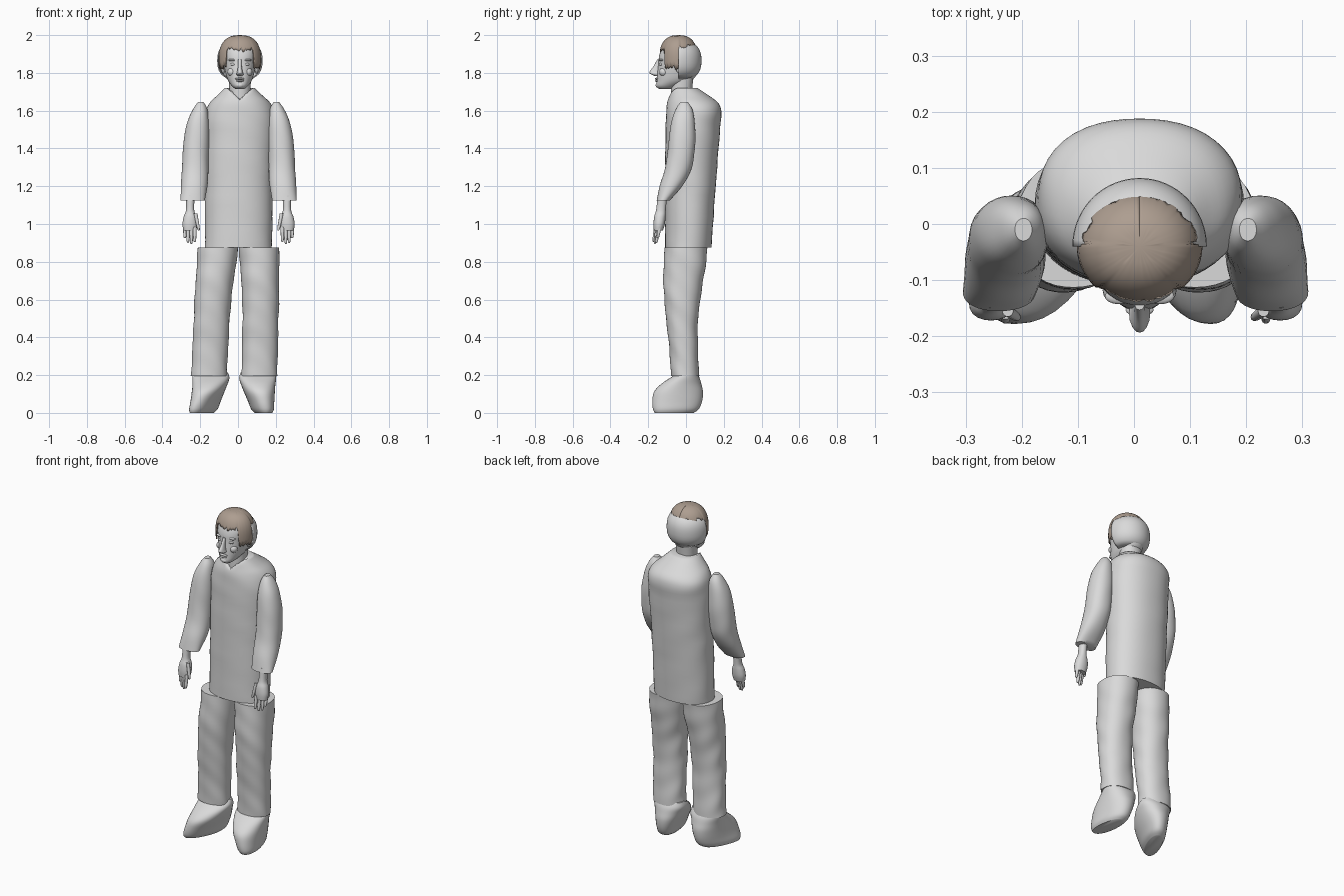
import bpy, bmesh, math, random
from mathutils import Vector

random.seed(4)
cube = bpy.data.objects.get("Cube")
if cube:
    bpy.data.objects.remove(cube)

MID = 0.01  # centre line of head and body


def material(name, rgb):
    m = bpy.data.materials.new(name)
    m.use_nodes = True
    m.diffuse_color = (*rgb, 1)
    m.node_tree.nodes["Principled BSDF"].inputs["Base Color"].default_value = (*rgb, 1)
    return m


GREY = material("plain grey", (0.7, 0.7, 0.7))
BROWN = material("hair brown", (0.42, 0.34, 0.28))


def finish(bm, name, mat, angle=50):
    bmesh.ops.recalc_face_normals(bm, faces=bm.faces)
    mesh = bpy.data.meshes.new(name)
    bm.to_mesh(mesh)
    bm.free()
    mesh.materials.append(mat)
    ob = bpy.data.objects.new(name, mesh)
    bpy.context.collection.objects.link(ob)
    bpy.ops.object.select_all(action='DESELECT')
    ob.select_set(True)
    bpy.context.view_layer.objects.active = ob
    bpy.ops.object.shade_smooth_by_angle(angle=math.radians(angle))
    return ob


def smooth_rows(rows, steps):
    """Catmull-Rom interpolation between the key sections."""
    out = []
    for i in range(len(rows) - 1):
        quad = [rows[max(i - 1, 0)], rows[i], rows[i + 1], rows[min(i + 2, len(rows) - 1)]]
        for s in range(steps):
            t = s / steps
            out.append([b + t / 2 * (c - a + t * (2 * a - 5 * b + 4 * c - d + t * (3 * (b - c) + d - a)))
                        for a, b, c, d in zip(*quad)])
    return out + [list(rows[-1])]


def loft(name, rows, n=32, power=2.2, fold=0, steps=4, warp=None):
    """Skin rounded sections, each row being z, x low, x high, y low, y high."""
    bm = bmesh.new()
    rings = []
    for z, x0, x1, y0, y1 in smooth_rows(rows, steps):
        ring = []
        for k in range(n):
            a = math.tau * k / n
            c, s = math.cos(a), math.sin(a)
            r = (abs(c) ** power + abs(s) ** power) ** (-1 / power)
            r *= 1 + fold * math.sin(z * 38 + 2 * c + 3 * s) * math.sin(z * 9 + a)
            p = Vector(((x0 + x1) / 2 + r * c * (x1 - x0) / 2, (y0 + y1) / 2 + r * s * (y1 - y0) / 2, z))
            ring.append(bm.verts.new(warp(p) if warp else p))
        rings.append(ring)
    for low, high in zip(rings, rings[1:]):
        for k in range(n):
            j = (k + 1) % n
            bm.faces.new((low[k], low[j], high[j], high[k]))
    bm.faces.new(rings[0])
    bm.faces.new(rings[-1])
    return finish(bm, name, GREY)


def ball(name, centre, size):
    bm = bmesh.new()
    bmesh.ops.create_uvsphere(bm, u_segments=16, v_segments=10, radius=1)
    for v in bm.verts:
        v.co = Vector([c + s * q for c, s, q in zip(centre, size, v.co)])
    return finish(bm, name, GREY)


def shell(name, mat, centre, size, bottom, columns, levels=9, span=math.tau):
    """Domed shell whose lower edge follows bottom(angle); angle 0 faces front."""
    bm = bmesh.new()
    cx, cy, cz = centre
    rx, ry, rz = size
    top = bm.verts.new((cx, cy, cz + rz))
    grid = []
    for k in range(columns + 1):
        a = -span / 2 + span * k / columns + (math.pi if span < math.tau else 0)
        low = bottom(a)
        col = [top]
        for i in range(1, levels + 1):
            t = (i / levels) ** 1.6
            z = cz + rz + (low - cz - rz) * t
            r = max(0, 1 - abs((z - cz) / rz) ** 2.5) ** 0.4
            col.append(bm.verts.new((cx + rx * r * math.sin(a), cy - ry * r * math.cos(a), z)))
        grid.append(col)
    for p, q in zip(grid, grid[1:]):
        bm.faces.new((top, p[1], q[1]))
        for i in range(1, levels):
            bm.faces.new((p[i], p[i + 1], q[i + 1], q[i]))
    bmesh.ops.remove_doubles(bm, verts=bm.verts, dist=0.0001)
    ob = finish(bm, name, mat)
    solid = ob.modifiers.new("thickness", 'SOLIDIFY')
    solid.thickness = 0.006
    return ob


# Coat with a V neckline
def neckline(p):
    if p.y < 0 and p.z > 1.655:
        p.z = min(p.z, 1.655 + 0.85 * abs(p.x - MID) + 0.1 * (p.z - 1.655))
    return p


loft("coat", [(0.875, -.175, .18, -.11, .135), (1.1, -.175, .182, -.11, .15),
              (1.3, -.175, .185, -.11, .165), (1.5, -.175, .195, -.108, .18),
              (1.59, -.172, .192, -.104, .188), (1.64, -.15, .17, -.1, .172),
              (1.68, -.11, .13, -.09, .12), (1.72, -.07, .09, -.078, .06)],
     n=48, fold=0.012, warp=neckline)

# Neck and head
loft("neck", [(1.6, -.05, .07, -.08, .035), (1.68, -.045, .065, -.08, .03), (1.78, -.05, .07, -.08, .04)])
face = [(1.715, .024, -.142, -.07), (1.73, .042, -.157, -.04), (1.76, .063, -.155, .03),
        (1.8, .076, -.152, .06), (1.85, .085, -.146, .07), (1.885, .09, -.143, .07),
        (1.92, .088, -.132, .06), (1.96, .075, -.108, .04), (1.985, .05, -.08, .01)]
loft("head", [(z, MID - w, MID + w, a, b) for z, w, a, b in face], n=40)

# Facial features
loft("nose", [(1.783, MID - .012, MID + .012, -.165, -.13), (1.793, MID - .019, MID + .019, -.186, -.13),
              (1.805, MID - .015, MID + .015, -.193, -.13), (1.835, MID - .01, MID + .01, -.172, -.13),
              (1.87, MID - .009, MID + .009, -.153, -.13)], n=16)
ball("upper_lip", (MID, -.153, 1.769), (.025, .012, .006))
ball("lower_lip", (MID, -.152, 1.758), (.021, .012, .006))
ball("chin", (MID, -.145, 1.735), (.022, .016, .015))
for side, word in ((1, "left"), (-1, "right")):
    ball(word + "_eye", (MID + side * .035, -.13, 1.845), (.016, .013, .008))
    ball(word + "_brow", (MID + side * .036, -.129, 1.868), (.026, .014, .007))
    ball(word + "_cheek", (MID + side * .042, -.118, 1.805), (.024, .024, .024))
    ball(word + "_ear", (MID + side * .088, -.03, 1.83), (.012, .025, .035))


# Hair with a ragged fringe and side locks, and a plain cap behind
def hair_edge(a):
    a = abs(math.degrees(a))
    base = 1.925 if a < 42 else 1.83 if a < 95 else 1.94
    return base + random.uniform(-.014, .012)


shell("hair", BROWN, (MID, -.04, 1.87), (.112, .102, .13), hair_edge, 90)
shell("back_of_head", GREY, (MID, -.04, 1.865), (.12, .122, .108), lambda a: 1.768, 32, 14, math.pi)

# Sleeves and hands, mirrored about the body's centre
SLEEVE = [(1.125, .178, .308, -.155, -.085), (1.2, .165, .305, -.14, -.02), (1.28, .16, .3, -.115, .025),
          (1.36, .158, .297, -.1, .043), (1.46, .155, .288, -.09, .05), (1.55, .158, .268, -.075, .045),
          (1.61, .166, .24, -.053, .033), (1.645, .185, .215, -.03, .01)]
HAND = [(0.965, .225, .292, -.17, -.122), (1.0, .218, .297, -.172, -.112), (1.04, .222, .29, -.168, -.108),
        (1.075, .235, .278, -.158, -.107), (1.15, .232, .278, -.15, -.1)]
FINGERS = [("index", .232, -.16, .905), ("middle", .25, -.152, .895),
           ("ring", .268, -.145, .9), ("little", .284, -.138, .925)]


def flip(rows, side):
    """Move rows to one side; the low and high x swap on the right."""
    return [(z, *sorted((.003 + side * a, .003 + side * b)), c, d) for z, a, b, c, d in rows]


def digit(x, y, tip, root, lean=0.0):
    rows = []
    for t, r in ((0, .003), (.1, .007), (.5, .009), (1, .01)):
        cx, cy = x - lean * (1 - t), y - .012 * (1 - t)
        rows.append((tip + (root - tip) * t, cx - r, cx + r, cy - r, cy + r))
    return rows


for side, word in ((1, "left"), (-1, "right")):
    loft(word + "_sleeve", flip(SLEEVE, side), fold=0.012)
    loft(word + "_hand", flip(HAND, side), n=20)
    for name, x, y, tip in FINGERS:
        loft(f"{word}_{name}_finger", flip(digit(x, y, tip, .985), side), n=10, steps=2)
    loft(word + "_thumb", flip(digit(.228, -.155, .965, 1.055, .018), side), n=10, steps=2)

# Trousers and shoes; the right leg stands further out with its toes turned
LEG = [(0.195, .015, .205, -.08, .07), (0.3, .018, .207, -.085, .065), (0.45, .02, .21, -.1, .062),
       (0.6, .02, .214, -.115, .075), (0.75, .01, .215, -.12, .1), (0.876, .002, .215, -.113, .113)]
SHOE = [(0, .085, .175, -.165, .04), (0.02, .068, .185, -.175, .068), (0.06, .052, .188, -.178, .085),
        (0.11, .03, .192, -.17, .09), (0.15, .014, .196, -.135, .082), (0.185, .004, .2, -.085, .072),
        (0.215, .012, .2, -.035, .055)]
for side, word in ((1, "left"), (-1, "right")):
    spread = 0 if side > 0 else .06
    turn = .12 if side > 0 else .4

    def lean(p):
        p.x += side * spread * (1 - p.z / .875)
        return p

    def toe_out(p):
        p.x -= side * turn * (p.y + .05) * max(0, 1 - p.z / .22)
        return lean(p)

    loft(word + "_trouser_leg", flip(LEG, side), n=40, fold=0.025, steps=7, warp=lean)
    loft(word + "_shoe", flip(SHOE, side), n=36, warp=toe_out)
